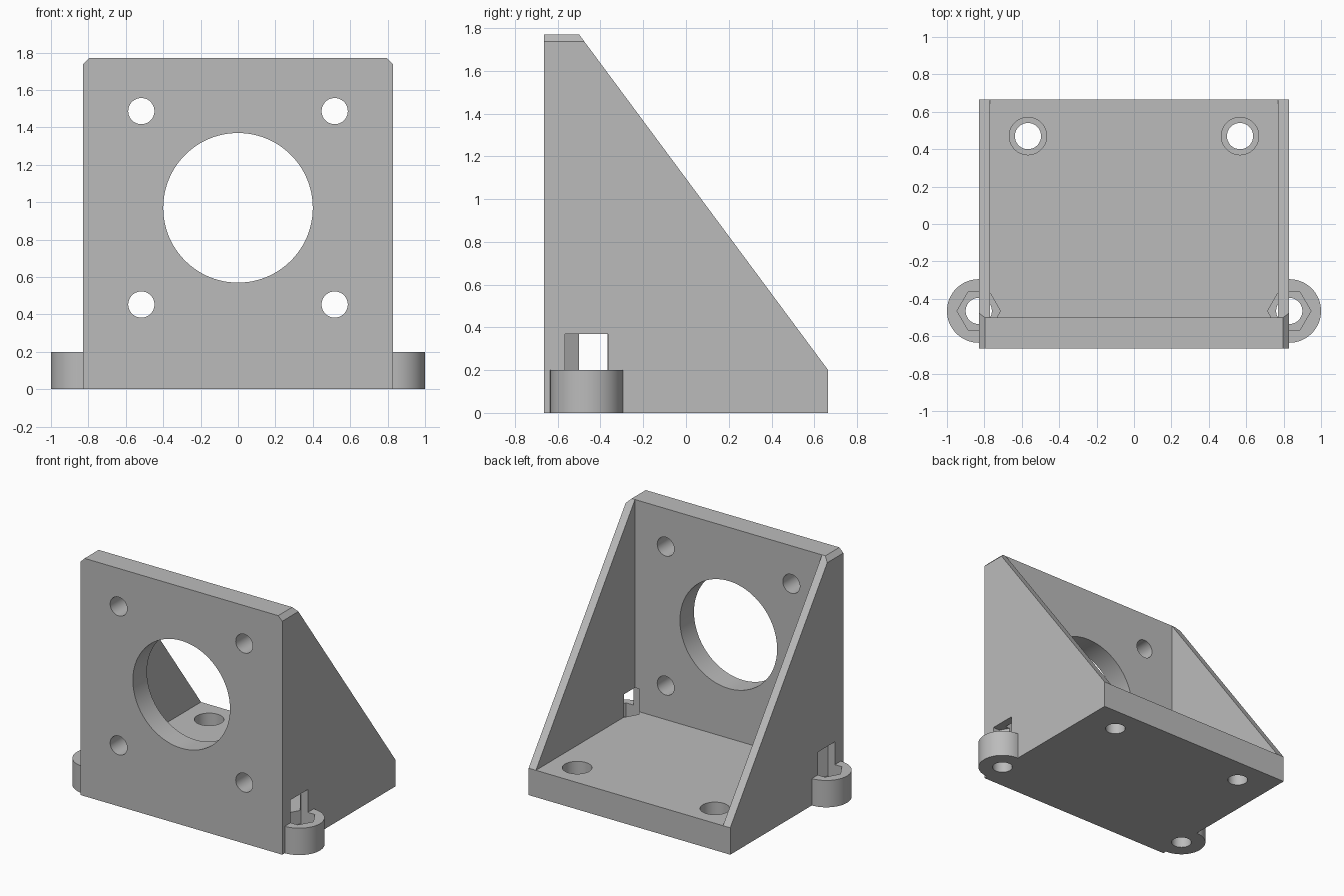
import bpy
import bmesh
from math import radians
from mathutils import Matrix, Vector

cube = bpy.data.objects.get("Cube")
if cube:
    bpy.data.objects.remove(cube, do_unlink=True)

HALF_W, HALF_D, HEIGHT = 0.83, 0.665, 1.77   # outer size
BASE, WALL, PLATE_BACK = 0.2, 0.06, -0.5     # floor, side wall, rear of front plate
EAR_Y = -0.465                               # bolt ears on both sides

grey = bpy.data.materials.new("plain grey")
grey.use_nodes = True
grey.diffuse_color = (0.5, 0.5, 0.5, 1)
grey.node_tree.nodes["Principled BSDF"].inputs["Base Color"].default_value = (0.5, 0.5, 0.5, 1)


def make_object(name, bm):
    bmesh.ops.recalc_face_normals(bm, faces=bm.faces)
    mesh = bpy.data.meshes.new(name)
    bm.to_mesh(mesh)
    bm.free()
    mesh.materials.append(grey)
    obj = bpy.data.objects.new(name, mesh)
    bpy.context.collection.objects.link(obj)
    return obj


def box(name, low, high):
    bm = bmesh.new()
    low, high = Vector(low), Vector(high)
    bmesh.ops.create_cube(bm, size=1, matrix=Matrix.Translation((low + high) / 2)
                          @ Matrix.Diagonal((high - low).to_4d()))
    return make_object(name, bm)


def prism(name, centre, radius, length, axis="Z", sides=64):
    bm = bmesh.new()
    turn = Matrix.Rotation(radians(90), 4, "X") if axis == "Y" else Matrix()
    bmesh.ops.create_cone(bm, cap_ends=True, segments=sides, radius1=radius, radius2=radius,
                          depth=length, matrix=Matrix.Translation(centre) @ turn)
    return make_object(name, bm)


def combine(target, tool, operation="DIFFERENCE"):
    tool.hide_render = True
    mod = target.modifiers.new(tool.name, "BOOLEAN")
    mod.operation, mod.solver, mod.object = operation, "EXACT", tool
    bpy.context.view_layer.objects.active = target
    bpy.ops.object.modifier_apply(modifier=mod.name)
    bpy.data.objects.remove(tool, do_unlink=True)


# Body: side profile extruded across the width
bm = bmesh.new()
profile = [(-HALF_D, 0), (HALF_D, 0), (HALF_D, BASE), (PLATE_BACK, HEIGHT), (-HALF_D, HEIGHT)]
face = bm.faces.new([bm.verts.new((-HALF_W, y, z)) for y, z in profile])
side = bmesh.ops.extrude_face_region(bm, geom=[face])["geom"]
bmesh.ops.translate(bm, vec=(2 * HALF_W, 0, 0),
                    verts=[v for v in side if isinstance(v, bmesh.types.BMVert)])

# Chamfers on the top corners
for s in (-1, 1):
    bmesh.ops.bisect_plane(bm, geom=bm.verts[:] + bm.edges[:] + bm.faces[:],
                           plane_co=(s * HALF_W, 0, HEIGHT - 0.033), plane_no=(s, 0, 1),
                           clear_outer=True)
    bmesh.ops.holes_fill(bm, edges=[e for e in bm.edges if e.is_boundary])
bracket = make_object("mounting_bracket", bm)

# Open space between the side walls
inner = HALF_W - WALL
combine(bracket, box("inner_space", (-inner, PLATE_BACK, BASE), (inner, 1, 2)))

for s in (-1, 1):
    # Rounded ear, nut pocket through the wall, and its bolt hole
    x = s * HALF_W
    combine(bracket, prism("ear", (x, EAR_Y, BASE / 2), 0.17, BASE), "UNION")
    pocket = prism("nut_pocket", (0, 0, 0), 0.116, 0.27, sides=6)
    # Put the hexagon's points toward the sides
    pocket.data.transform(Matrix.Translation((x, EAR_Y, 0.235)) @ Matrix.Rotation(radians(90), 4, "Z"))
    combine(bracket, pocket)
    combine(bracket, prism("ear_hole", (x, EAR_Y, 0), 0.07, 0.3))
    # Counterbored floor hole
    combine(bracket, prism("floor_hole", (s * 0.567, 0.47, 0), 0.07, 0.6))
    combine(bracket, prism("counterbore", (s * 0.567, 0.47, 0.25), 0.1, 0.3))
    # Screw holes in the front plate
    for t in (-1, 1):
        combine(bracket, prism("screw_hole", (s * 0.517, -0.58, 0.97 + t * 0.517), 0.07, 0.4, "Y"))

# Large central opening
combine(bracket, prism("centre_hole", (0, -0.58, 0.97), 0.4, 0.4, "Y", 96))

bpy.ops.object.select_all(action="DESELECT")
bracket.select_set(True)
bpy.context.view_layer.objects.active = bracket
bpy.ops.object.shade_smooth_by_angle(angle=radians(30))
